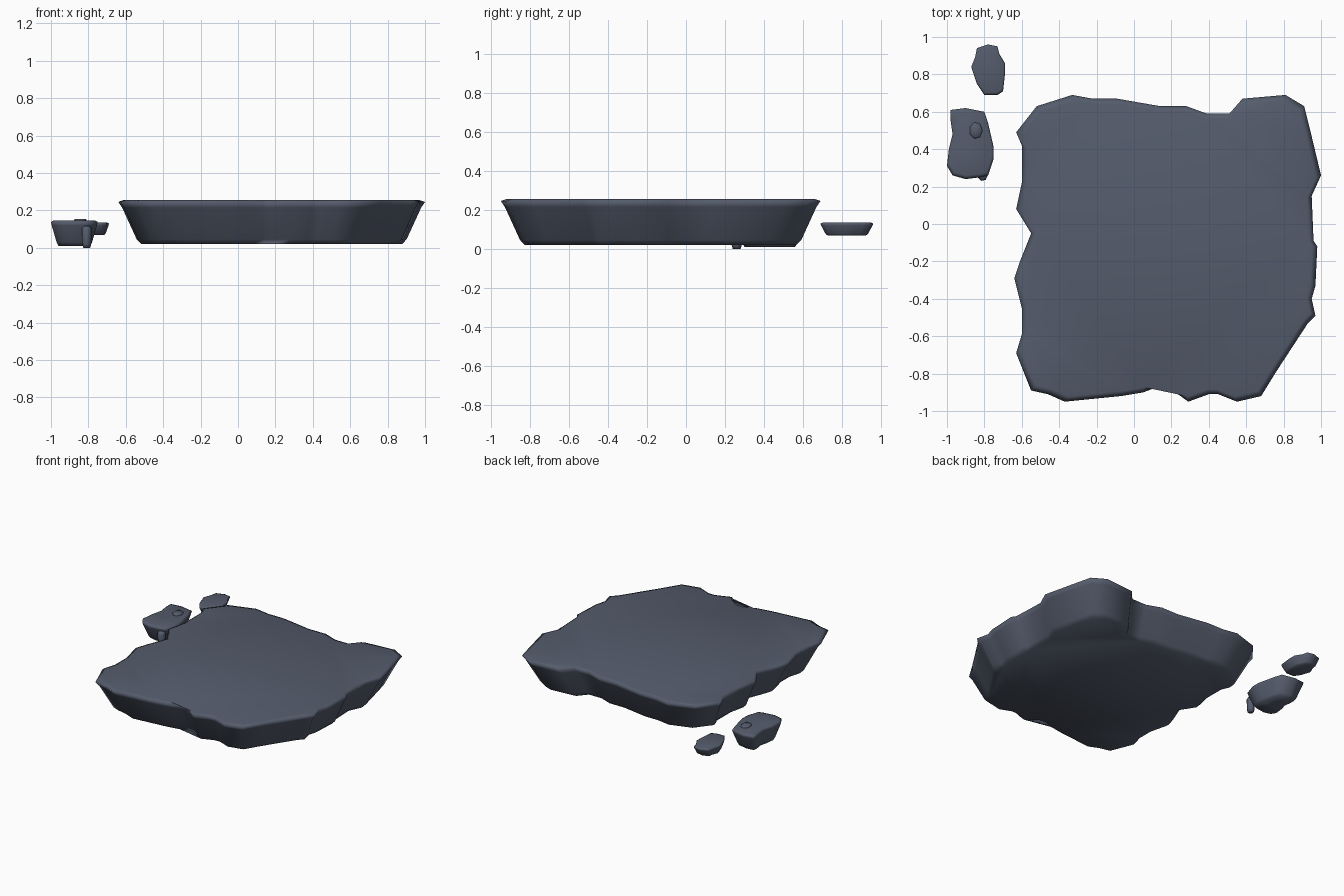
import bpy
import bmesh
import math
from mathutils import Vector

default_cube = bpy.data.objects.get("Cube")
if default_cube:
    bpy.data.objects.remove(default_cube, do_unlink=True)

# One slate colour for every rock
slate = bpy.data.materials.new("slate_blue_grey")
slate.use_nodes = True
colour = (0.09, 0.107, 0.15, 1.0)
slate.diffuse_color = colour
shader = next(n for n in slate.node_tree.nodes if n.type == "BSDF_PRINCIPLED")
shader.inputs["Base Color"].default_value = colour
shader.inputs["Roughness"].default_value = 0.8


def rock(name, outline, levels):
    """Stack scaled copies of an outline, bottom to top, and cap both ends."""
    points = [Vector(p) for p in outline]
    xs, ys = zip(*outline)
    middle = Vector(((min(xs) + max(xs)) / 2, (min(ys) + max(ys)) / 2))
    bm = bmesh.new()
    rings = []
    for height, scale in levels:
        ring = [middle + (p - middle) * scale for p in points]
        rings.append([bm.verts.new((p.x, p.y, height)) for p in ring])
    count = len(points)
    for low, high in zip(rings, rings[1:]):
        for i in range(count):
            j = (i + 1) % count
            bm.faces.new((low[i], low[j], high[j], high[i]))
    caps = [bm.faces.new(rings[0]), bm.faces.new(rings[-1])]
    bmesh.ops.triangulate(bm, faces=caps)
    bmesh.ops.recalc_face_normals(bm, faces=bm.faces)
    for face in bm.faces:
        face.smooth = True
    mesh = bpy.data.meshes.new(name)
    bm.to_mesh(mesh)
    bm.free()
    mesh.materials.append(slate)
    obj = bpy.data.objects.new(name, mesh)
    bpy.context.collection.objects.link(obj)
    return obj


def oval(x, y, width, depth, sides):
    """Outline of a small rounded chip."""
    angles = [math.tau * i / sides for i in range(sides)]
    return [(x + width * math.cos(a), y + depth * math.sin(a)) for a in angles]


# Large slab: front, left, back and right edges in turn
front_edge = [(-.55, -.89), (-.46, -.91), (-.37, -.95), (-.07, -.92), (.05, -.9),
              (.13, -.87), (.18, -.87), (.29, -.95), (.4, -.91), (.45, -.91),
              (.55, -.95), (.68, -.92)]
left_edge = [(.76, -.79), (.93, -.53), (.97, -.49), (.95, -.4), (.97, -.33),
             (.98, -.12), (.96, -.09), (.95, .15), (1, .26), (.94, .51), (.91, .63)]
back_edge = [(.81, .69), (.58, .67), (.51, .59), (.39, .59), (.28, .63), (.14, .63),
             (-.09, .67), (-.22, .67), (-.33, .69), (-.52, .63)]
right_edge = [(-.63, .49), (-.6, .42), (-.6, .22), (-.63, .08), (-.55, -.05),
              (-.61, -.2), (-.64, -.29), (-.6, -.45), (-.6, -.59), (-.63, -.69)]
rock("slab", front_edge + left_edge + back_edge + right_edge,
     [(.02, .85), (.045, .88), (.215, .975), (.245, 1), (.255, .965)])

# Larger loose stone
rock("large_stone",
     [(-.98, .61), (-.9, .62), (-.8, .6), (-.78, .54), (-.75, .41), (-.75, .35),
      (-.78, .26), (-.82, .25), (-.9, .24), (-.97, .26), (-1, .31), (-.99, .4),
      (-.97, .48), (-.98, .55)],
     [(.01, .68), (.03, .76), (.12, .97), (.138, 1), (.145, .9)])

# Smaller loose stone
rock("small_stone",
     [(-.84, .94), (-.78, .96), (-.73, .95), (-.72, .91), (-.69, .86), (-.69, .8),
      (-.7, .71), (-.73, .69), (-.8, .69), (-.84, .75), (-.87, .84), (-.85, .89)],
     [(.068, .72), (.075, .8), (.12, .98), (.13, 1), (.135, .9)])

# Chips set into the larger stone
rock("top_chip", oval(-.845, .5, .035, .045, 7), [(.1, .8), (.148, 1), (.155, .85)])
rock("low_chip", oval(-.81, .26, .028, .03, 7), [(0, .7), (.02, .9), (.1, 1), (.115, .7)])
